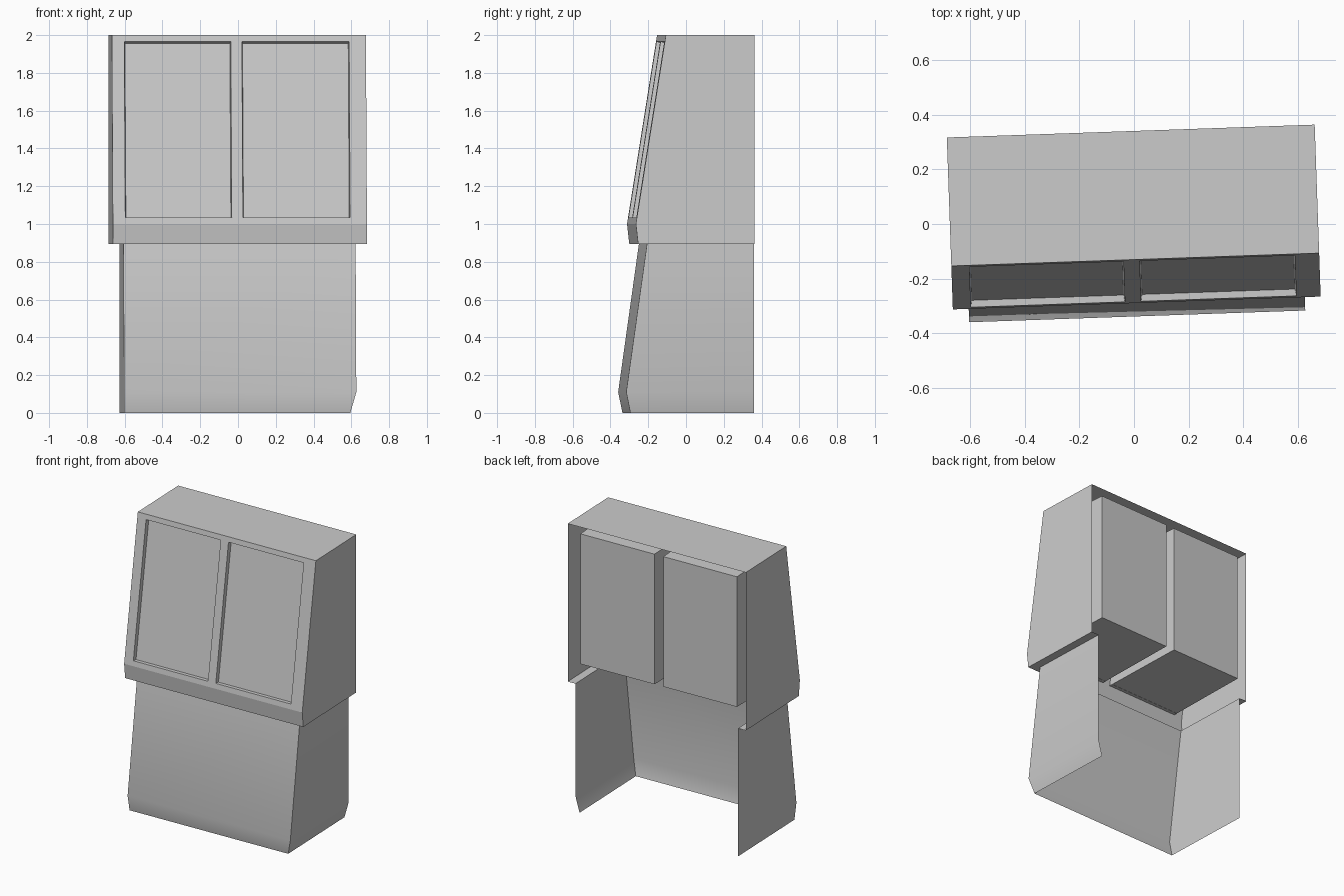
import bpy, bmesh, math

if "Cube" in bpy.data.objects:
    bpy.data.objects.remove(bpy.data.objects["Cube"])

TURN = math.radians(2)      # whole cabinet is turned slightly about z
BACK = 0.34
HW_UP, HW_LOW = 0.673, 0.615


def face_y(z):
    """Depth of the sloping upper front at height z."""
    return -0.289 + (z - 1.0) * 0.159


def finish(name, quads):
    bm = bmesh.new()
    for q in quads:
        bm.faces.new([bm.verts.new(p) for p in q])
    bmesh.ops.remove_doubles(bm, verts=bm.verts, dist=0.0005)
    me = bpy.data.meshes.new(name)
    bm.to_mesh(me)
    bm.free()
    ob = bpy.data.objects.new(name, me)
    bpy.context.collection.objects.link(ob)
    ob.rotation_euler.z = TURN
    bpy.ops.object.select_all(action='DESELECT')
    ob.select_set(True)
    bpy.context.view_layer.objects.active = ob
    bpy.ops.object.shade_smooth_by_angle(angle=math.radians(30))


def band(rows):
    """Front and two sides between stacked rows (z, front y, left x, right x)."""
    out = []
    for (z0, y0, l0, r0), (z1, y1, l1, r1) in zip(rows, rows[1:]):
        out.append([(l0, y0, z0), (r0, y0, z0), (r1, y1, z1), (l1, y1, z1)])
        out.append([(r0, y0, z0), (r0, BACK, z0), (r1, BACK, z1), (r1, y1, z1)])
        out.append([(l0, BACK, z0), (l0, y0, z0), (l1, y1, z1), (l1, BACK, z1)])
    return out


# Lower base: open back and bottom, front kicks in, right side kicks in
ZL = 0.895
finish("lower_base", band([(0.0, -0.315, -HW_LOW, 0.584),
                           (0.11, -0.338, -HW_LOW, HW_LOW),
                           (ZL, -0.228, -HW_LOW, HW_LOW)]))

# Upper hood: lip, sides, roof and the ledge under the overhang
w, v = HW_UP, HW_LOW
fu, fl = -0.277, -0.228
hood = band([(ZL, fu, -w, w), (1.0, face_y(1), -w, w)])
hood += band([(1.0, face_y(1), -w, w), (2.0, face_y(2), -w, w)])[1:]
hood.append([(-w, face_y(2), 2), (w, face_y(2), 2), (w, BACK, 2), (-w, BACK, 2)])
hood.append([(-w, fu, ZL), (-v, fl, ZL), (v, fl, ZL), (w, fu, ZL)])
hood.append([(w, fu, ZL), (v, fl, ZL), (v, BACK, ZL), (w, BACK, ZL)])
hood.append([(-w, BACK, ZL), (-v, BACK, ZL), (-v, fl, ZL), (-w, fu, ZL)])

# Front frame: grid with two window openings
xs = [-w, -0.607, -0.043, 0.016, 0.584, w]
zs = [1.0, 1.035, 1.965, 2.0]
for i in range(5):
    for j in range(3):
        if j == 1 and i in (1, 3):
            continue
        a, b, c, d = xs[i], xs[i + 1], zs[j], zs[j + 1]
        hood.append([(a, face_y(c), c), (b, face_y(c), c),
                     (b, face_y(d), d), (a, face_y(d), d)])
finish("upper_hood", hood)


def ring(x0, x1, lo, hi):
    """Four corners from (y, z) of the lower and upper edge."""
    return [(x0, *lo), (x1, *lo), (x1, *hi), (x0, *hi)]


# Window boxes: shallow recessed panel in front, deep case behind
for name, x0, x1 in (("left", xs[1], xs[2]), ("right", xs[3], xs[4])):
    z0, z1 = zs[1], zs[2]
    front = ring(x0, x1, (face_y(z0), z0), (face_y(z1), z1))
    pane = ring(x0 + 0.004, x1 - 0.004, (face_y(z0) + 0.025, z0 - 0.001),
                (face_y(z1) + 0.025, z1 - 0.009))
    rear = ring(x0 + 0.004, x1 - 0.004, (0.335, z0 + 0.005), (0.335, z1 - 0.015))
    case = [rear[::-1]]
    recess = [pane]
    for k in range(4):
        n = (k + 1) % 4
        case.append([front[n], front[k], rear[k], rear[n]])
        recess.append([front[k], front[n], pane[n], pane[k]])
    finish(name + "_window_case", case)
    finish(name + "_window_panel", recess)
